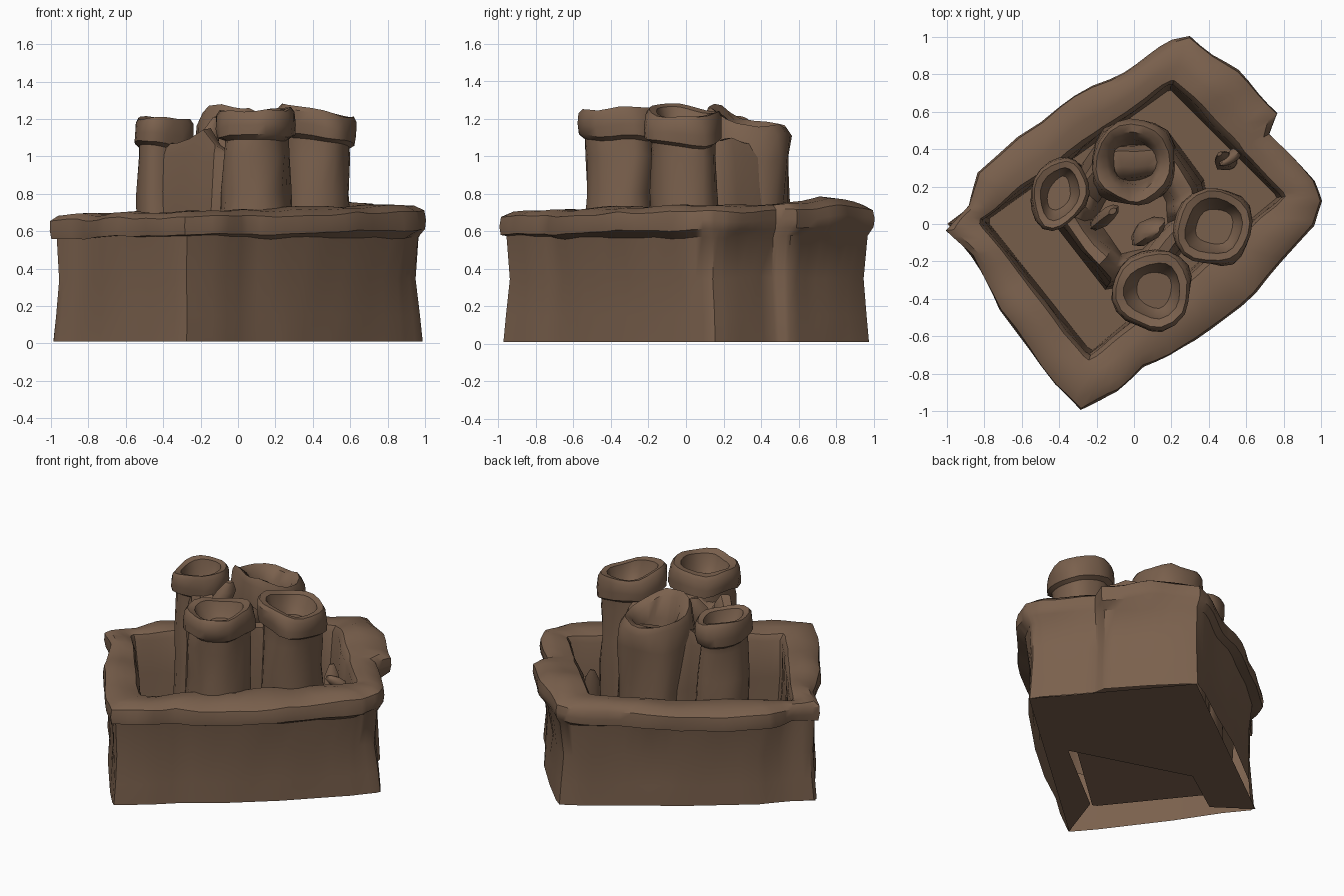
import bpy, bmesh, math
from mathutils import Vector, noise

old = bpy.data.objects.get("Cube")
if old:
    bpy.data.objects.remove(old, do_unlink=True)

clay = bpy.data.materials.new("brown_clay")
clay.use_nodes = True
COLOR = (0.195, 0.118, 0.074, 1)
clay.diffuse_color = COLOR
clay.node_tree.nodes["Principled BSDF"].inputs["Base Color"].default_value = COLOR
clay.node_tree.nodes["Principled BSDF"].inputs["Roughness"].default_value = 0.9


def loft(name, rings, cap_end=True, rough=0.015, angle=50):
    """Skin a list of equal closed rings, with a hand-worked uneven surface."""
    bm = bmesh.new()
    loops = []
    for ring in rings:
        loop = []
        for p in ring:
            p = Vector(p)
            if p.z > 0.3:
                p += noise.noise_vector(p * 5) * rough
            loop.append(bm.verts.new(p))
        loops.append(loop)
    n = len(loops[0])
    for a, b in zip(loops, loops[1:]):
        for i in range(n):
            j = (i + 1) % n
            bm.faces.new((a[i], a[j], b[j], b[i]))
    if cap_end:
        bm.faces.new(loops[-1])
    mesh = bpy.data.meshes.new(name)
    bm.to_mesh(mesh)
    bm.free()
    mesh.materials.append(clay)
    ob = bpy.data.objects.new(name, mesh)
    bpy.context.collection.objects.link(ob)
    bpy.ops.object.select_all(action='DESELECT')
    ob.select_set(True)
    bpy.context.view_layer.objects.active = ob
    bpy.ops.object.shade_smooth_by_angle(angle=math.radians(angle))


def subdivide(points, parts):
    """Add evenly spaced points on each side of a closed outline."""
    out = []
    for i, p in enumerate(points):
        a, b = Vector(p), Vector(points[(i + 1) % len(points)])
        out += [a.lerp(b, k / parts) for k in range(parts)]
    return out


def cast(p, poly):
    """Point of a convex outline lying in the direction of p."""
    best = p
    for i, a in enumerate(poly):
        a, b = Vector(a), Vector(poly[(i + 1) % len(poly)])
        e = b - a
        d = p.x * e.y - p.y * e.x
        if abs(d) < 1e-9:
            continue
        t = (a.x * e.y - a.y * e.x) / d
        u = (a.x * p.y - a.y * p.x) / d
        if t > 0 and -1e-6 <= u <= 1 + 1e-6:
            best = p * t
    return best


# Outer box: thick rim above, deep sloping courtyard inside
OUTLINE = [(-1, -.03), (-.87, -.17), (-.72, -.46), (-.42, -.86), (-.28, -.99),
           (-.1, -.9), (.05, -.76), (.33, -.63), (.65, -.37), (.96, 0),
           (1, .13), (.96, .23), (.73, .48), (.77, .6), (.55, .82), (.3, 1),
           (.2, .98), (-.05, .82), (-.4, .64), (-.83, .28), (-.88, .1)]
FOOT = [(-1, 0), (-.28, -.97), (.99, .15), (.3, .97)]
INNER = [(-.82, .02), (-.24, -.71), (.8, .15), (.2, .75)]
rim = subdivide(OUTLINE, 4)
foot = [cast(p, FOOT) for p in rim]
inner = [cast(p, INNER) for p in rim]


def lift(p):
    """Rim height change: rises to the right and swells at the back corner."""
    return 0.025 * p.x + 0.05 * math.exp(-(p - Vector((.45, .8))).length_squared / .08)


def floor_z(p):
    """Courtyard floor, rising from one short wall to the other."""
    return .04 + .17 * (.79 * p.x + .61 * p.y + .64)


def wall_ring(z, blend, scale):
    return [(*(f.lerp(r, blend) * scale), z) for f, r in zip(foot, rim)]


def rim_ring(z, t, scale=1):
    return [(*(r.lerp(q, t) * scale), z + lift(r)) for r, q in zip(rim, inner)]


loft("walled_box", [
    wall_ring(.01, .35, 1), wall_ring(.15, .4, .985), wall_ring(.35, .45, .97),
    wall_ring(.57, .65, .975), rim_ring(.585, 0, .995), rim_ring(.63, 0, 1.0),
    rim_ring(.68, .03), rim_ring(.71, .22), rim_ring(.715, .6),
    rim_ring(.70, .9), rim_ring(.66, 1),
    [(*(q * .99), .4) for q in inner],
    [(*(q * .96), floor_z(q * .96)) for q in inner]], rough=.018, angle=40)


# Underside sheet, torn open along one short wall
def under(s, t):
    a, b, c, d = (Vector((x, y, .012)) for x, y in FOOT)
    return c.lerp(b, t).lerp(d.lerp(a, t), s)


TEAR = [(0, 0), (0, 1), (.155, .82), (.13, .41), (.75, .7), (.77, .945), (1, 1), (1, 0)]
loft("underside_sheet", [[under(s, t) for s, t in TEAR]])


# Towers with a flared, hollowed collar
PROFILE = [(.13, 1.0), (.6, .94), (.8, .9), (1.0, .86), (1.09, .86),
           (1.11, 1.03), (1.16, 1.06), (1.22, 1.04), (1.245, .95),
           (1.235, .74), (1.17, .62), (1.13, .45)]


def oval(cx, cy, rx, ry, turn, z, n=20, tilt=(0, 0)):
    ring = []
    for i in range(n):
        a = 2 * math.pi * i / n
        r = 1 + .04 * math.cos(4 * a)
        x, y = rx * r * math.cos(a), ry * r * math.sin(a)
        c, s = math.cos(turn), math.sin(turn)
        dx, dy = x * c - y * s, x * s + y * c
        ring.append((cx + dx, cy + dy, z + tilt[0] * dx + tilt[1] * dy))
    return ring


def tower(name, cx, cy, rx, ry, turn, drop, tilt):
    rings = []
    for z, k in PROFILE:
        high = z > 1.05
        rings.append(oval(cx, cy, rx * k, ry * k, turn, z - drop * high,
                          tilt=tilt if high else (0, 0)))
    loft(name, rings, rough=.03, angle=40)


tower("front_tower", .10, -.35, .215, .2, .6, 0, (.02, -.03))
tower("left_side_tower", .42, -.01, .2, .195, .5, .01, (-.15, -.05))
tower("right_side_tower", -.4, .165, .145, .19, -.45, .045, (-.05, 0))


# Broken back tower: jagged open top without a collar
def broken_ring(k, z, jag):
    ring = []
    for x, y, h in oval(.0, .325, .23 * k, .225 * k, .7, z):
        ragged = noise.noise(Vector((x * 6, y * 6, .5))) * .06
        ring.append((x, y, h + jag * (ragged - .2 * (y - .32) - .1 * (x + .1))))
    return ring


loft("broken_tower", [broken_ring(1.05, .13, 0), broken_ring(1.02, .7, 0),
                      broken_ring(.98, 1.0, .3), broken_ring(1.02, 1.16, 1),
                      broken_ring(.92, 1.2, 1), broken_ring(.7, 1.17, 1),
                      broken_ring(.5, 1.08, .5), broken_ring(.4, .85, 0)], rough=.04)

# Hollow keep joining the towers
KEEP = [(-.42, .04), (-.14, -.32), (.1, -.28), (.38, .02), (.34, .22), (.18, .44), (-.18, .4)]
keep = subdivide(KEEP, 4)


def keep_ring(scale, z, jag=0):
    return [(p.x * scale, p.y * scale,
             z + jag * noise.noise(Vector((p.x * 7, p.y * 7, 2)))) for p in keep]


loft("keep_wall", [keep_ring(1.1, .13), keep_ring(1.03, .7), keep_ring(.98, 1.0),
                   keep_ring(.92, 1.08, .12), keep_ring(.75, 1.09, .12),
                   keep_ring(.6, 1.04, .1), keep_ring(.5, .85)], rough=.03)


# Loose fragments standing on broken edges and in the yard
def fragment(name, start, end, width):
    a, b = Vector(start), Vector(end)
    rings = []
    for t, w in ((0, .8), (.4, 1), (.8, .8), (1, .3)):
        c = a.lerp(b, t)
        rings.append(oval(c.x, c.y, width * w, width * w * .6, .7, c.z, n=8))
    loft(name, rings, rough=.03)


fragment("yard_shard", (.52, .32, .27), (.46, .38, .68), .05)
fragment("yard_chip", (.56, .4, .5), (.48, .33, .62), .05)
fragment("keep_shard_front", (.05, -.06, .95), (.12, -.04, 1.13), .1)
fragment("keep_shard_side", (-.18, .02, .95), (-.13, .06, 1.2), .07)
